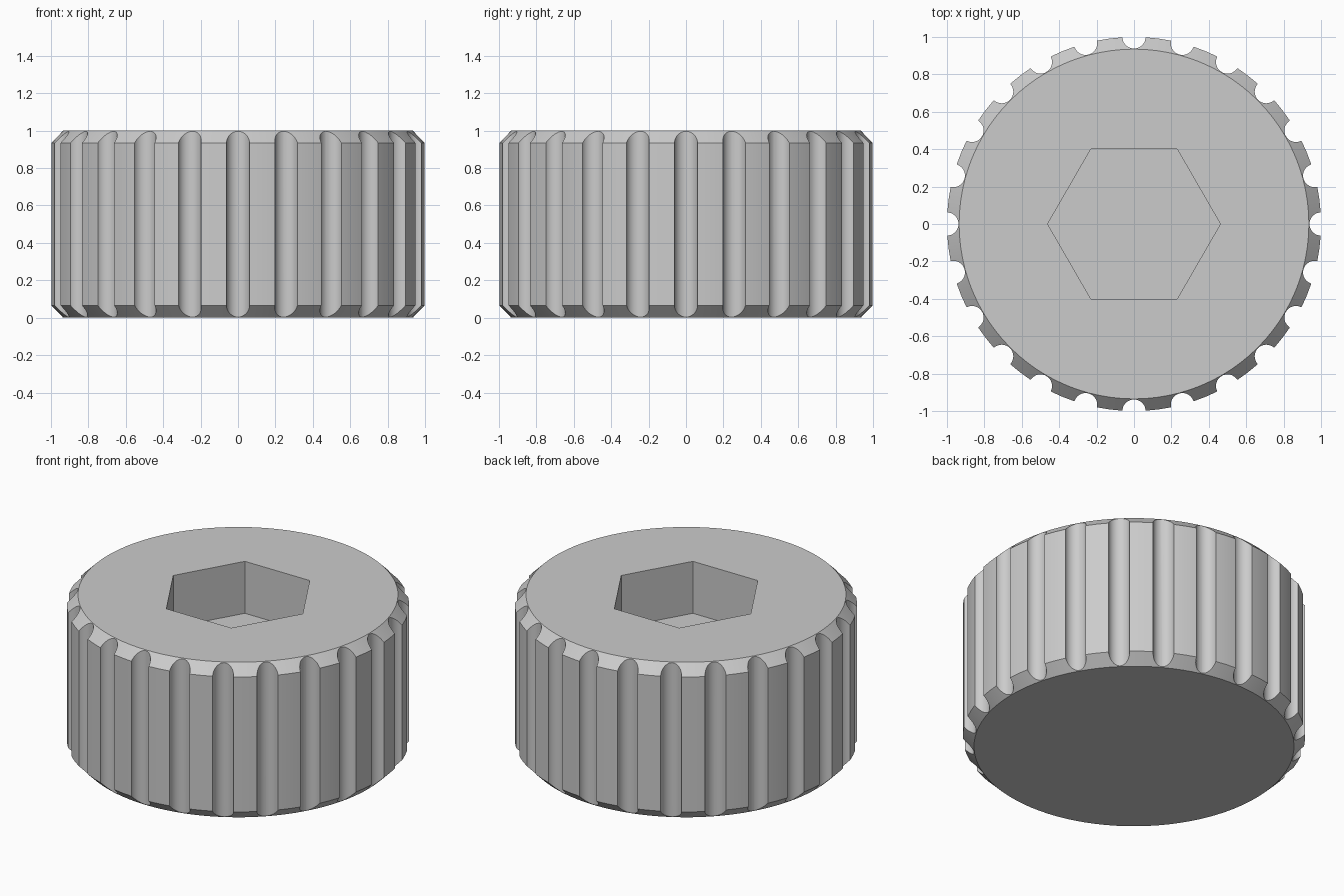
import bpy, bmesh
from math import radians, cos, sin, tau, pi
from mathutils import Matrix

cube = bpy.data.objects.get("Cube")
if cube:
    bpy.data.objects.remove(cube, do_unlink=True)

HEIGHT, RADIUS, CHAMFER = 1.0, 1.0, 0.065
GROOVES, GROOVE_R = 24, 0.062
HEX_FLAT, HEX_DEPTH = 0.4, 0.335

grey = bpy.data.materials.new("plain grey")
grey.use_nodes = True
colour = (0.6, 0.6, 0.6, 1)
grey.diffuse_color = colour
grey.node_tree.nodes["Principled BSDF"].inputs["Base Color"].default_value = colour


def make_object(name, bm):
    bmesh.ops.recalc_face_normals(bm, faces=bm.faces)
    mesh = bpy.data.meshes.new(name)
    bm.to_mesh(mesh)
    bm.free()
    mesh.materials.append(grey)
    ob = bpy.data.objects.new(name, mesh)
    bpy.context.collection.objects.link(ob)
    return ob


def add_cylinder(bm, sides, radius, z0, z1, x=0, y=0, spin=0):
    place = Matrix.Translation((x, y, (z0 + z1) / 2)) @ Matrix.Rotation(spin, 4, "Z")
    bmesh.ops.create_cone(bm, cap_ends=True, segments=sides, radius1=radius,
                          radius2=radius, depth=z1 - z0, matrix=place)


# Round body with chamfered rims
bm = bmesh.new()
add_cylinder(bm, 96, RADIUS, 0, HEIGHT)
rims = [e for e in bm.edges if abs(e.verts[0].co.z - e.verts[1].co.z) < 1e-4]
bmesh.ops.bevel(bm, geom=rims, offset=CHAMFER, segments=1, affect="EDGES")
knob = make_object("knurled_knob", bm)

# Cutter for the ring of grip grooves
bm = bmesh.new()
for i in range(GROOVES):
    a = tau * i / GROOVES
    add_cylinder(bm, 32, GROOVE_R, -0.2, HEIGHT + 0.2, RADIUS * cos(a), RADIUS * sin(a), a)
groove_cutter = make_object("groove_cutter", bm)

# Cutter for the hexagonal socket, corners on the x axis
bm = bmesh.new()
add_cylinder(bm, 6, HEX_FLAT / cos(pi / 6), HEIGHT - HEX_DEPTH, HEIGHT + 0.2, spin=pi / 2)
socket_cutter = make_object("socket_cutter", bm)

# Cut, keep the finished mesh and drop the cutters
for cutter in (groove_cutter, socket_cutter):
    cutter.hide_render = True
    mod = knob.modifiers.new(cutter.name, "BOOLEAN")
    mod.operation, mod.solver, mod.object = "DIFFERENCE", "EXACT", cutter
bpy.context.view_layer.update()
cut = bpy.data.meshes.new_from_object(knob.evaluated_get(bpy.context.evaluated_depsgraph_get()))
knob.modifiers.clear()
knob.data = cut
for cutter in (groove_cutter, socket_cutter):
    bpy.data.objects.remove(cutter, do_unlink=True)
cut.materials.clear()
cut.materials.append(grey)
for p in cut.polygons:
    p.material_index = 0

bpy.ops.object.select_all(action="DESELECT")
knob.select_set(True)
bpy.context.view_layer.objects.active = knob
bpy.ops.object.shade_smooth_by_angle(angle=radians(25))
